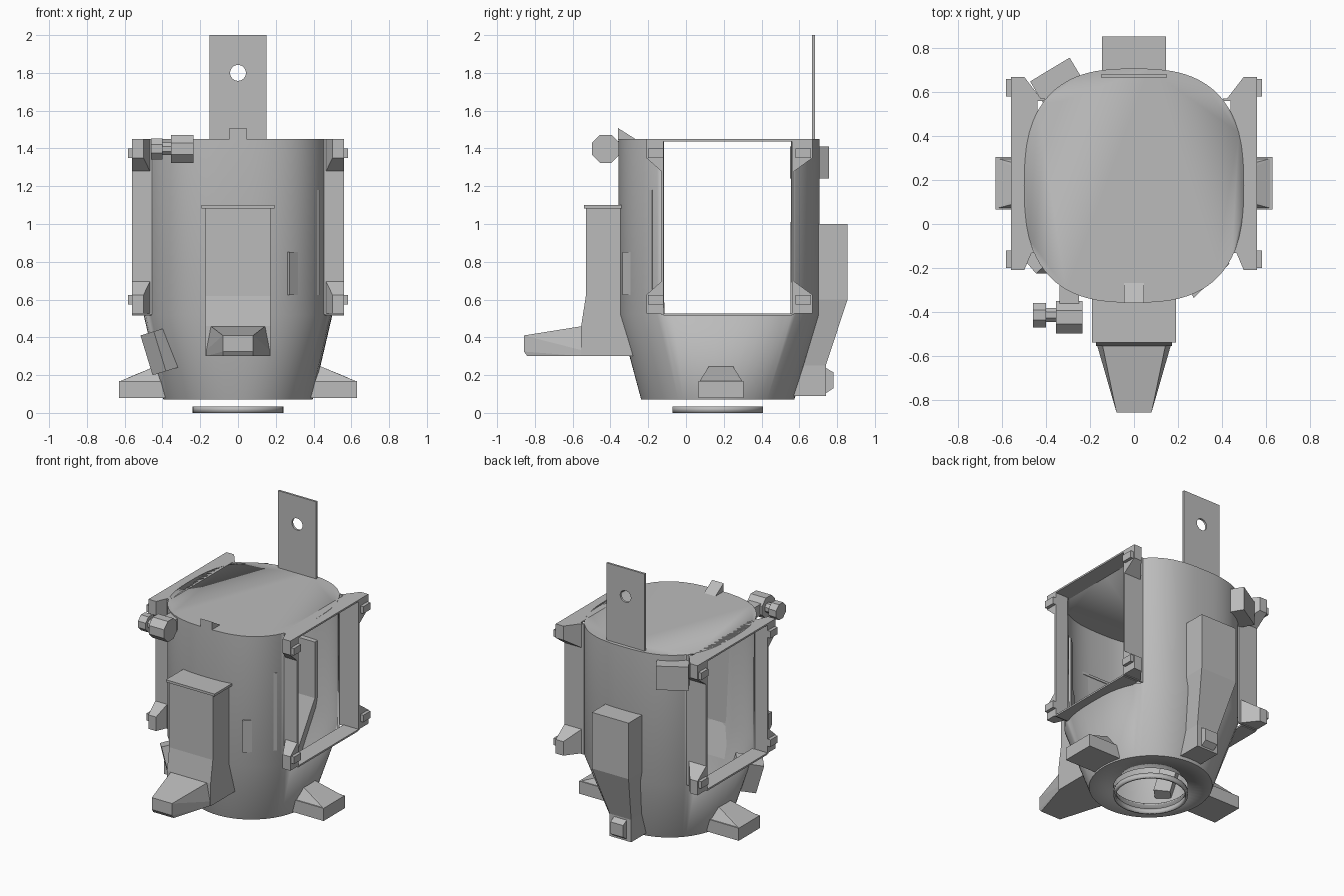
import bpy, bmesh, math
from math import sin, cos, radians
from mathutils import Matrix, Vector

if "Cube" in bpy.data.objects:
    bpy.data.objects.remove(bpy.data.objects["Cube"], do_unlink=True)

grey = bpy.data.materials.new("cast grey")
grey.use_nodes = True
COLOUR = (0.5, 0.5, 0.5, 1)
grey.diffuse_color = COLOUR
grey.node_tree.nodes["Principled BSDF"].inputs["Base Color"].default_value = COLOUR


def finish(name, bm):
    mesh = bpy.data.meshes.new(name)
    bm.to_mesh(mesh)
    bm.free()
    mesh.materials.append(grey)
    obj = bpy.data.objects.new(name, mesh)
    bpy.context.collection.objects.link(obj)
    return obj


def hull(name, points, matrix=None):
    """Convex solid around the given points."""
    bm = bmesh.new()
    for p in points:
        bm.verts.new(p)
    res = bmesh.ops.convex_hull(bm, input=bm.verts[:])
    loose = [v for v in bm.verts if not v.link_faces]
    bmesh.ops.delete(bm, geom=loose, context='VERTS')
    bmesh.ops.dissolve_limit(bm, angle_limit=0.01, verts=bm.verts[:], edges=bm.edges[:])
    bmesh.ops.recalc_face_normals(bm, faces=bm.faces[:])
    if matrix:
        bm.transform(matrix)
    return finish(name, bm)


def corners(xs, ys, zs):
    return [(x, y, z) for x in xs for y in ys for z in zs]


def box(name, xs, ys, zs, matrix=None):
    return hull(name, corners(xs, ys, zs), matrix)


def prism(name, half, profile):
    """Side profile of (y, z) points extruded across x."""
    bm = bmesh.new()
    face = bm.faces.new([bm.verts.new((-half, y, z)) for y, z in profile])
    ext = bmesh.ops.extrude_face_region(bm, geom=[face])
    moved = [v for v in ext["geom"] if isinstance(v, bmesh.types.BMVert)]
    bmesh.ops.translate(bm, verts=moved, vec=(2 * half, 0, 0))
    bmesh.ops.recalc_face_normals(bm, faces=bm.faces[:])
    return finish(name, bm)


def cylinder(name, radius, length, sides, centre, axis):
    bm = bmesh.new()
    bmesh.ops.create_cone(bm, cap_ends=True, segments=sides, radius1=radius,
                          radius2=radius, depth=length)
    turn = Matrix.Rotation(math.pi / sides, 4, 'Z')
    bm.transform(Matrix.Translation(centre) @ Matrix.Rotation(math.pi / 2, 4, axis) @ turn)
    return finish(name, bm)


def smooth(obj, angle=30):
    bpy.ops.object.select_all(action='DESELECT')
    obj.select_set(True)
    bpy.context.view_layer.objects.active = obj
    bpy.ops.object.shade_smooth_by_angle(angle=radians(angle))


# Housing shell: rounded square above, tapering to a round base, sides open
def span(a, b, n):
    return [radians(a + (b - a) * i / n) for i in range(n)]


SIDE, ARC = 10, 28
FRONT, BACK = 26.7, 40.1
angles = (span(-FRONT, BACK, SIDE) + span(BACK, 180 - BACK, ARC)
          + span(180 - BACK, 180 + FRONT, SIDE) + span(180 + FRONT, 360 - FRONT, ARC))
open_side = set(range(SIDE)) | set(range(SIDE + ARC, 2 * SIDE + ARC))


def section(bm, z, a, b, power, cy):
    e = 2 / power
    return [bm.verts.new((a * math.copysign(abs(cos(t)) ** e, cos(t)),
                          cy + b * math.copysign(abs(sin(t)) ** e, sin(t)), z))
            for t in angles]


bm = bmesh.new()
loops = [section(bm, 0.07, 0.24, 0.24, 2, 0.168),
         section(bm, 0.07, 0.395, 0.405, 2, 0.168),
         section(bm, 0.52, 0.5, 0.533, 2.7, 0.175),
         section(bm, 1.45, 0.5, 0.533, 2.7, 0.175)]
count = len(angles)
for level, (low, high) in enumerate(zip(loops, loops[1:])):
    for i in range(count):
        if level == 2 and i in open_side:
            continue
        j = (i + 1) % count
        bm.faces.new((low[i], low[j], high[j], high[i]))
bm.faces.new(loops[3])
shell = finish("housing_shell", bm)
thick = shell.modifiers.new("wall", 'SOLIDIFY')
thick.thickness, thick.offset = 0.012, -1
smooth(shell)

# Locating ring under the base
bm = bmesh.new()
bmesh.ops.create_cone(bm, cap_ends=False, segments=48, radius1=0.24, radius2=0.24, depth=0.035)
bm.transform(Matrix.Translation((0, 0.168, 0.0175)))
ring = finish("base_ring", bm)
wall = ring.modifiers.new("wall", 'SOLIDIFY')
wall.thickness, wall.offset = 0.015, -1
smooth(ring)

# Side frames, corner gussets, bolt tabs and lower bosses, both sides
for s, side in ((1, "left"), (-1, "right")):
    def xs(*v):
        return [s * x for x in v]

    for label, z in (("top", 1.438), ("bottom", 0.515)):
        box(f"{side}_frame_{label}_strip", xs(0.44, 0.56), (-0.12, 0.56), (z, z + 0.012))
    ends = (("front", -0.12, -0.21, 0.452), ("back", 0.56, 0.67, 0.405))
    for end, inner, outer, bx in ends:
        d = 0.012 if end == "front" else -0.012
        box(f"{side}_{end}_frame_wall", xs(bx, 0.56), (inner, inner - d), (0.52, 1.45))
        for label, edge, up in (("top", 1.45, -1), ("bottom", 0.525, 1)):
            pts = corners(xs(0.5, 0.56), [outer], (edge, edge + up * 0.10))
            pts += corners(xs(bx + 0.01, 0.56), [inner], (edge, edge + up * 0.18))
            hull(f"{side}_{end}_{label}_gusset", pts)
            z = edge + up * 0.075
            mid = inner * 0.45 + outer * 0.55 if end == "back" else -0.16
            box(f"{side}_{end}_{label}_bolt_tab", xs(0.55, 0.583),
                (mid - 0.04, mid + 0.04), (z - 0.025, z + 0.025))
    box(f"{side}_boss", xs(0.38, 0.63), (0.065, 0.305), (0.08, 0.17))
    hull(f"{side}_boss_rib", corners(xs(0.38, 0.63), (0.07, 0.3), [0.165])
         + corners(xs(0.38, 0.44), (0.12, 0.25), [0.245])
         + corners(xs(0.55), (0.11, 0.26), [0.2]))

# Hanging plate with a hole
plate = box("hanging_plate", (-0.15, 0.15), (0.667, 0.682), (1.44, 2.0))
cutter = cylinder("plate_hole_cutter", 0.042, 0.2, 32, (0, 0.675, 1.8), 'X')
cutter.hide_render = True
cutter.hide_viewport = True
cut = plate.modifiers.new("hole", 'BOOLEAN')
cut.operation, cut.object, cut.solver = 'DIFFERENCE', cutter, 'EXACT'

# Front tower with lid and tapering foot
prism("front_tower", 0.172, [(-0.53, 1.085), (-0.53, 0.62), (-0.555, 0.46), (-0.555, 0.3),
                             (-0.28, 0.3), (-0.345, 0.52), (-0.345, 1.085)])
box("tower_lid", (-0.192, 0.192), (-0.54, -0.34), (1.083, 1.1))
hull("front_foot", corners((-0.145, 0.145), [-0.545], [0.46])
     + corners((-0.17, 0.17), [-0.545], (0.3, 0.33))
     + corners((-0.08, 0.08), [-0.858], (0.325, 0.41))
     + corners((-0.08, 0.08), [-0.84], [0.3]))

# Wedge latch on the roof edge
hull("roof_latch", corners((-0.045, 0.045), (-0.36, -0.26), [1.445])
     + corners((-0.045, 0.045), [-0.36], [1.508]))


# L-shaped cover panel on the front left curve
def panel(name, x1, x2, z1, z2):
    pts = []
    for x in (x1, x2):
        y = -0.338 + (x - 0.27) * 0.95
        pts += [(x + k, y + k, z) for k in (0, -0.008) for z in (z1, z2)]
        pts += [(x - 0.03, y + 0.03, z) for z in (z1, z2)]
    return hull(name, pts)


panel("cover_panel_lower", 0.28, 0.435, 0.625, 0.853)
panel("cover_panel_upper", 0.355, 0.435, 0.853, 1.18)

# Roller pair on the front right, with its arm
cylinder("large_roller", 0.08, 0.12, 8, (-0.295, -0.425, 1.398), 'Y')
cylinder("small_roller", 0.06, 0.06, 8, (-0.43, -0.415, 1.398), 'Y')
cylinder("roller_axle", 0.035, 0.08, 8, (-0.375, -0.415, 1.398), 'Y')
box("roller_arm", (-0.34, -0.25), (-0.4, -0.28), (1.36, 1.44))

# Tilted block on the lower front right
tilt = (Matrix.Translation((-0.385, -0.125, 0.335)) @ Matrix.Rotation(radians(-17), 4, 'Y')
        @ Matrix.Rotation(radians(-48), 4, 'Z'))
box("tilted_block", (-0.055, 0.055), (-0.09, 0.09), (-0.11, 0.11), tilt)

# Angled block on the back right
turn = Matrix.Translation((-0.36, 0.665, 1.325)) @ Matrix.Rotation(radians(31), 4, 'Z')
box("back_block", (-0.105, 0.105), (-0.07, 0.045), (-0.085, 0.085), turn)

# Back spine: wide box narrowing to a small foot
box("spine_upper", (-0.145, 0.145), (0.66, 0.855), (0.6, 1.0))
hull("spine_taper", corners((-0.145, 0.145), (0.66, 0.855), [0.6])
     + corners((-0.085, 0.085), (0.55, 0.74), [0.25]))
box("spine_lower", (-0.085, 0.085), (0.52, 0.74), (0.09, 0.25))
hull("spine_foot", corners((-0.05, 0.05), (0.7, 0.78), (0.13, 0.215))
     + corners((-0.05, 0.05), [0.72], (0.09, 0.25)))
